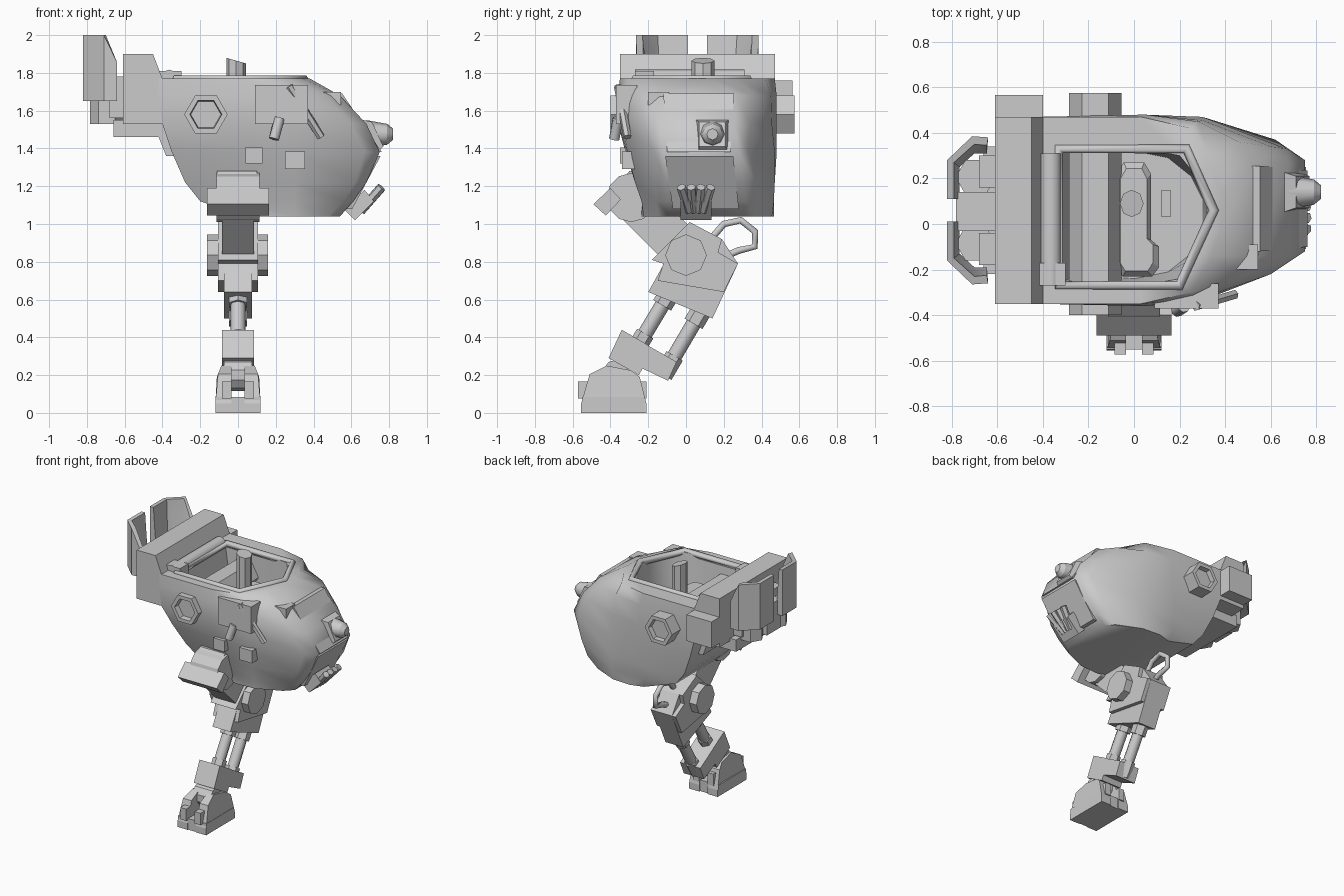
import bpy, bmesh, math
from mathutils import Vector, Matrix

if "Cube" in bpy.data.objects:
    bpy.data.objects.remove(bpy.data.objects["Cube"])


def finish(name, bm, smooth=0):
    bmesh.ops.recalc_face_normals(bm, faces=bm.faces)
    me = bpy.data.meshes.new(name)
    bm.to_mesh(me)
    bm.free()
    ob = bpy.data.objects.new(name, me)
    bpy.context.collection.objects.link(ob)
    if smooth:
        bpy.ops.object.select_all(action='DESELECT')
        ob.select_set(True)
        bpy.context.view_layer.objects.active = ob
        bpy.ops.object.shade_smooth_by_angle(angle=math.radians(smooth))
    return ob


def loft(name, rings, smooth=0):
    """Join rings of equal length with quads and cap both ends."""
    bm = bmesh.new()
    vs = [[bm.verts.new(p) for p in r] for r in rings]
    n = len(rings[0])
    for a, b in zip(vs, vs[1:]):
        for i in range(n):
            bm.faces.new((a[i], a[(i + 1) % n], b[(i + 1) % n], b[i]))
    bm.faces.new(vs[0][::-1])
    bm.faces.new(vs[-1])
    return finish(name, bm, smooth)


def prism(name, pts, axis, lo, hi, smooth=0):
    """Extrude a 2D profile along axis x (y,z), y (x,z) or z (x,y)."""
    def at(p, d):
        v = list(p)
        v.insert('xyz'.index(axis), d)
        return v
    return loft(name, [[at(p, lo) for p in pts], [at(p, hi) for p in pts]], smooth)


def box(name, x, y, z):
    return prism(name, [(x[0], y[0]), (x[1], y[0]), (x[1], y[1]), (x[0], y[1])], 'z', z[0], z[1])


def rod(name, p, q, r1, r2=None, n=8, spin=0.0, smooth=0):
    p, q = Vector(p), Vector(q)
    d = q - p
    bm = bmesh.new()
    m = Matrix.Translation((p + q) / 2) @ d.to_track_quat('Z', 'Y').to_matrix().to_4x4() @ Matrix.Rotation(spin, 4, 'Z')
    bmesh.ops.create_cone(bm, cap_ends=True, segments=n, radius1=r1, radius2=r1 if r2 is None else r2,
                          depth=d.length, matrix=m)
    return finish(name, bm, smooth)


def tube(name, pts, r, closed=False):
    cu = bpy.data.curves.new(name, 'CURVE')
    cu.dimensions, cu.bevel_depth, cu.bevel_resolution, cu.use_fill_caps = '3D', r, 1, True
    sp = cu.splines.new('POLY')
    sp.points.add(len(pts) - 1)
    for s, p in zip(sp.points, pts):
        s.co = (*p, 1)
    sp.use_cyclic_u = closed
    ob = bpy.data.objects.new(name, cu)
    bpy.context.collection.objects.link(ob)


# Hull: stacked half outlines (x, half width), mirrored about each level's centre
levels = [
    (1.04, .115, [(.05, .32), (.15, .35), (.30, .34), (.48, .26), (.54, .20)]),
    (1.12, .115, [(-.20, .29), (.03, .35), (.30, .35), (.56, .27), (.61, .20)]),
    (1.22, .10, [(-.28, .32), (.03, .37), (.30, .37), (.62, .27), (.68, .20)]),
    (1.38, .08, [(-.35, .37), (.03, .40), (.30, .39), (.67, .25), (.75, .20)]),
    (1.53, .06, [(-.40, .41), (.05, .42), (.30, .395), (.60, .28), (.68, .20)]),
    (1.68, .06, [(-.42, .41), (.05, .42), (.28, .39), (.46, .30), (.54, .20)]),
    (1.77, .06, [(-.42, .41), (.03, .41), (.25, .36), (.34, .20), (.38, .08)]),
    (1.77, .03, [(-.34, .30), (.03, .30), (.20, .27), (.28, .17), (.32, .07)]),
    (1.32, .04, [(-.25, .26), (.00, .28), (.15, .25), (.25, .17), (.30, .07)]),
]
loft("hull", [[(x, c + w, z) for x, w in h] + [(x, c - w, z) for x, w in h[::-1]] for z, c, h in levels], 50)

# Cockpit rim and interior
tube("cockpit_rim", [(-.33, .33, 1.765), (.23, .33, 1.765), (.35, .06, 1.765), (.20, -.27, 1.765), (-.33, -.27, 1.765)], .025, True)


def hex_xz(y, r):
    return [(-.17 + r * math.cos(a * math.pi / 3), y, 1.58 + r * math.sin(a * math.pi / 3)) for a in range(6)]


loft("cross_axle", [hex_xz(-.36, .08), hex_xz(-.40, .085), hex_xz(-.40, .115), hex_xz(.575, .115), hex_xz(.575, .085), hex_xz(.54, .08)])
seat = [(-.08, -.19), (-.05, -.23), (.08, -.23), (.11, -.19), (.11, -.10), (.075, -.07), (.075, .22), (.045, .27), (-.045, .27), (-.08, .22)]
loft("seat", [[(x, y, 1.33) for x, y in seat], [(x, y, 1.56) for x, y in seat], [(x * .75, y * .9, 1.59) for x, y in seat]])
octo = [(math.cos(a * math.pi / 4), math.sin(a * math.pi / 4)) for a in range(8)]
loft("control_stick", [[(-.01 + .052 * c, .09 + .06 * s, z - k * c) for c, s in octo]
                       for z, k in ((1.5, 0), (1.865, .015))], 35)
rod("headrest", (-.365, -.27, 1.77), (-.365, .31, 1.77), .047, n=10, smooth=40)
box("headrest_mount", (-.43, -.30), (-.27, -.17), (1.72, 1.81))
box("console", (.12, .16), (.03, .15), (1.32, 1.62))

# Rear housing
prism("rear_housing", [(-.61, 1.9), (-.45, 1.9), (-.40, 1.77), (-.36, 1.75), (-.36, 1.53), (-.61, 1.53)], 'y', -.35, .47, 35)
prism("rear_lower_housing", [(-.66, 1.55), (-.66, 1.46), (-.42, 1.46), (-.38, 1.36), (-.3, 1.36), (-.3, 1.55)], 'y', -.22, .34)
box("thruster_bridge", (-.78, -.59), (-.03, .14), (1.54, 1.76))
box("side_pack", (-.61, -.40), (.45, .565), (1.56, 1.76))

# Thrusters: a curved shield around each hexagonal nozzle
outer = [(-.82, .11), (-.82, .28), (-.71, .385), (-.64, .38)]
inner = [(-.645, .31), (-.70, .31), (-.765, .25), (-.765, .11)]
rim = [(-.645, .345), (-.70, .35), (-.79, .27), (-.79, .11)]


def shield_top(x):
    return 2.0 if x < -.69 else 2.0 - (x + .70) * 2.4


for tag, s in (("left", 1), ("right", -1)):
    def pod(y):
        return .06 + s * (y - .06)
    loft(tag + "_thruster_shield", [[(x, pod(y), 1.65) for x, y in outer + inner],
                                    [(x, pod(y), shield_top(x)) for x, y in outer + rim]], 45)
    rod(tag + "_thruster_nozzle", (-.695, pod(.205), 1.53), (-.695, pod(.205), 1.72), .088, n=6, spin=math.pi / 6)
    box(tag + "_thruster_arm", (-.68, -.59), sorted((pod(.16), pod(.30))), (1.56, 1.78))

# Nose: face plate, lens, brow box
loft("face_plate", [[(.54 + o, -.12, 1.69), (.54 + o, .255, 1.69), (.75 + o, .235, 1.38), (.75 + o, -.10, 1.38)]
                    for o in (-.04, .012)])
loft("lens_mount", [[(.62, .04, 1.56), (.62, .24, 1.56), (.72, .23, 1.36), (.72, .06, 1.36)],
                    [(.71, .07, 1.54), (.71, .21, 1.54), (.77, .21, 1.41), (.77, .07, 1.41)]])
rod("lens_cone", (.68, .14, 1.475), (.79, .14, 1.475), .075, .055, smooth=50)
rod("lens_tip", (.79, .14, 1.475), (.82, .14, 1.475), .055, .03, smooth=50)
box("brow_box", (.44, .545), (-.20, -.09), (1.63, 1.70))
loft("chin_plate", [[(.75 + o, -.11, 1.36), (.75 + o, .25, 1.36), (.60 + o, .28, 1.08), (.60 + o, -.07, 1.08)]
                    for o in (-.08, .005)])

# Chin gun with fanned barrels
prism("chin_gun", [(.56, 1.08), (.62, 1.02), (.72, 1.12), (.67, 1.18)], 'y', -.03, .135)
for i in range(4):
    t = i - 1.5
    rod("chin_barrel_%d" % (i + 1), (.65, .053 + t * .025, 1.07), (.76, .053 + t * .052, 1.195), .025, n=6)

# Hull side fittings
box("right_brow_panel", (.09, .37), (-.37, -.26), (1.53, 1.735))
rod("right_vent_pipe", (.22, -.36, 1.56), (.19, -.38, 1.45), .028, smooth=50)
rod("right_strut", (.27, -.36, 1.73), (.44, -.31, 1.46), .022, n=6)
box("right_sensor", (.25, .355), (-.34, -.25), (1.29, 1.385))
box("right_latch", (.04, .13), (-.35, -.25), (1.32, 1.405))

# Hip
prism("hip_plate", [(-.49, 1.105), (-.40, 1.19), (-.345, 1.13), (-.425, 1.045)], 'x', -.165, .165)
rod("hip_pivot", (-.115, -.29, 1.14), (.115, -.29, 1.14), .13, n=12)
prism("hip_mount", [(-.37, 1.2), (-.3, 1.28), (-.1, 1.28), (-.05, 1.1), (-.25, 1.06)], 'x', -.11, .10)

# Upper leg and knee
prism("upper_leg", [(-.34, 1.03), (-.20, 1.20), (.07, .94), (-.09, .78)], 'x', -.085, .085)
rod("knee_pin", (-.165, 0, .835), (.16, 0, .835), .11, n=8)
prism("thigh_block", [(-.20, .64), (-.10, .82), (.19, .92), (.275, .79), (.14, .50)], 'x', -.075, .075)
prism("knee_block", [(-.15, .70), (-.12, .79), (-.18, .81), (.02, 1.01), (.19, .92), (.17, .85), (.275, .79), (.20, .64)],
      'x', -.105, .105)
tube("knee_hose", [(0, .14, .93), (0, .20, 1.0), (0, .29, 1.02), (0, .365, .96), (0, .365, .88), (0, .28, .86), (0, .21, .83)], .021)

# Lower leg pistons along the shin direction
for i, (p, q) in enumerate((((-.09, .63), (-.27, .33)), ((.08, .54), (-.12, .20)))):
    a, b = Vector((0, *p)), Vector((0, *q))
    rod("shin_rod_%d" % (i + 1), a, b, .04, n=8, smooth=50)
    rod("shin_collar_%d" % (i + 1), a, a.lerp(b, .2), .055, n=6)
    rod("shin_socket_%d" % (i + 1), b, b.lerp(a, .3), .05, n=6)
prism("ankle_block", [(-.34, .44), (-.22, .37), (-.19, .35), (-.05, .27), (-.095, .17), (-.23, .235), (-.25, .20), (-.41, .29)],
      'x', -.085, .085)
rod("ankle_joint", (-.075, -.36, .20), (.075, -.36, .20), .085, n=10)

# Foot: base, cheeks, bumper pads
foot = [(-.555, 0), (-.555, .05), (-.51, .205), (-.42, .25), (-.29, .225), (-.245, .19), (-.21, .05), (-.21, 0)]
box("foot_base", (-.12, .12), (-.55, -.22), (0, .085))
for tag, s in (("left", 1), ("right", -1)):
    loft(tag + "_foot_cheek", [[(s * .035, y, z) for y, z in foot],
                               [(s * (.12 - max(0, z - .17) * .4), y, z) for y, z in foot]])
    for end, y0, y1 in (("front", -.573, -.52), ("back", -.25, -.208)):
        box("%s_%s_foot_pad" % (tag, end), sorted((s * .035, s * .085)), (y0, y1), (.075, .165))
